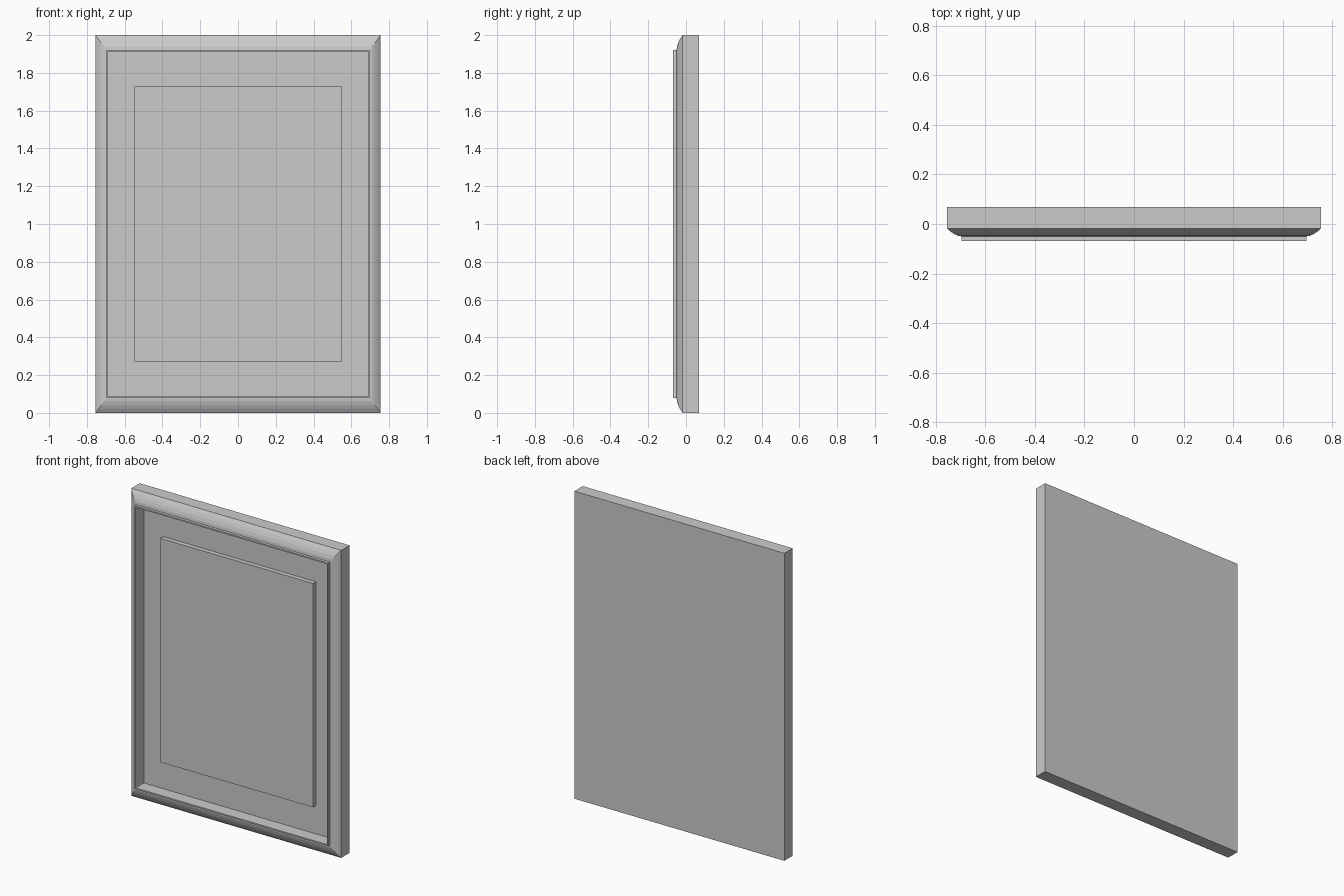
import bpy, bmesh

if "Cube" in bpy.data.objects:
    bpy.data.objects.remove(bpy.data.objects["Cube"])

HALF_W, HALF_H = 0.755, 1.0


def loft_panel(name, profile):
    """Skin rectangular rings given as (relative inset, y), capped at both ends."""
    bm = bmesh.new()
    rings = []
    for t, y in profile:
        w, h = HALF_W * (1 - t), HALF_H * (1 - t)
        rings.append([bm.verts.new((sx * w, y, HALF_H + sz * h))
                      for sx, sz in ((-1, -1), (1, -1), (1, 1), (-1, 1))])
    for a, b in zip(rings, rings[1:]):
        for i in range(4):
            j = (i + 1) % 4
            bm.faces.new((a[i], a[j], b[j], b[i]))
    bm.faces.new(rings[0])
    bm.faces.new(rings[-1])
    bmesh.ops.recalc_face_normals(bm, faces=bm.faces)
    mesh = bpy.data.meshes.new(name)
    bm.to_mesh(mesh)
    bm.free()
    obj = bpy.data.objects.new(name, mesh)
    bpy.context.collection.objects.link(obj)
    return obj


# Frame: flat back, straight side, rounded shoulder, thin raised lip, recessed field
loft_panel("frame_and_backing", [
    (0.0, 0.068), (0.0, -0.018),
    (0.02, -0.031), (0.04, -0.041), (0.061, -0.048), (0.079, -0.050),
    (0.079, -0.068), (0.088, -0.068),
    (0.088, 0.016),
])

# Raised centre panel, seated slightly into the recessed field
loft_panel("raised_panel", [(0.272, 0.03), (0.272, -0.014)])
